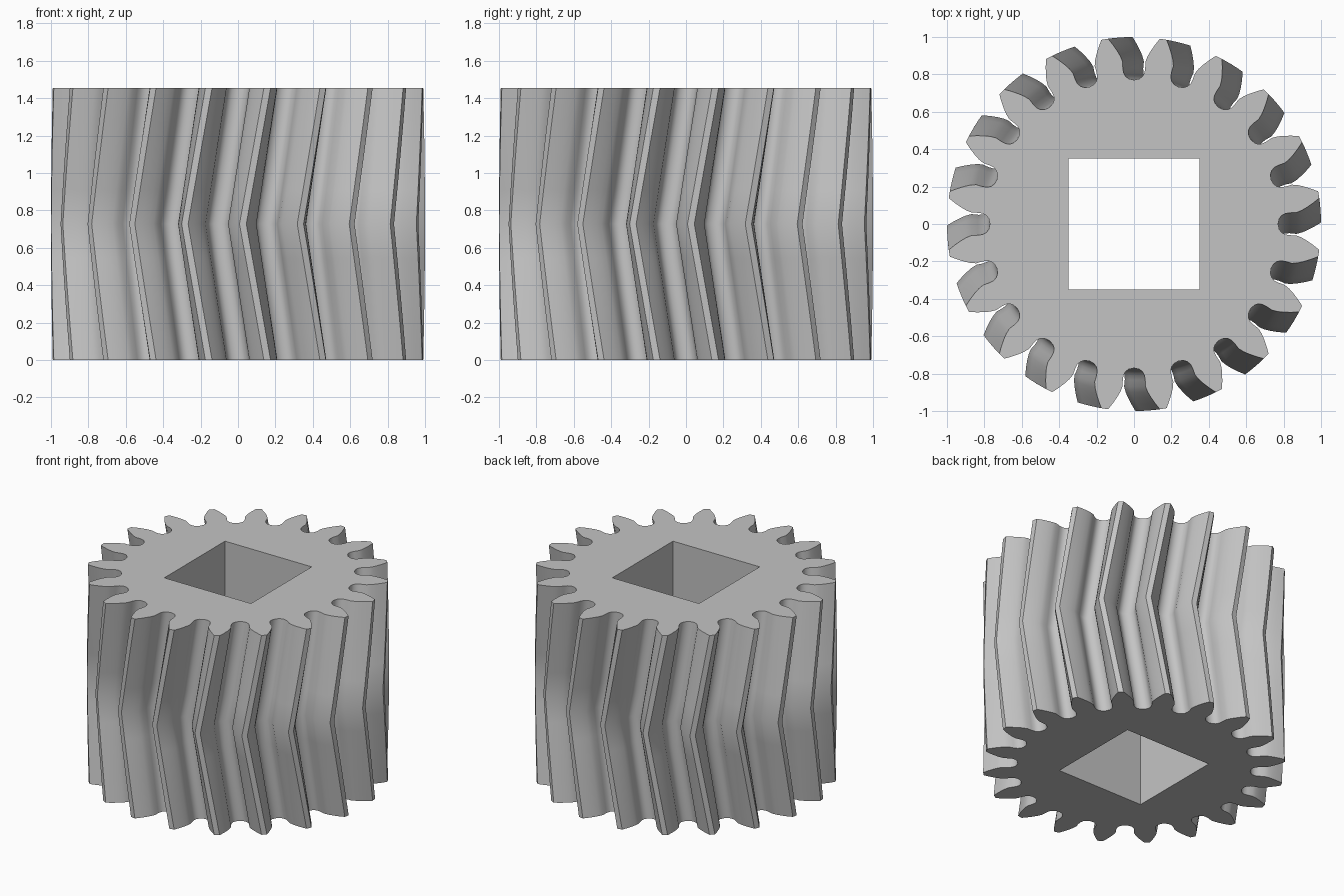
import bpy, bmesh
from math import cos, sin, radians, pi

cube = bpy.data.objects.get("Cube")
if cube:
    bpy.data.objects.remove(cube, do_unlink=True)

TEETH = 20
HEIGHT = 1.455
TWIST = radians(-7.5)      # rotation of the middle against both ends
HOLE = 0.35                # half side of the square bore
LAYERS = 8                 # even, so that one ring lies on the chevron bend

# Half of one tooth gap: (radius, half width), root to tip
GAP = [(0.77, 0), (0.777, 0.028), (0.79, 0.045), (0.81, 0.056), (0.835, 0.06),
       (0.87, 0.061), (0.90, 0.073), (0.93, 0.09), (0.965, 0.113), (1.0, 0.139)]


def gear_outline():
    """Polar points of the whole toothed outline, counter-clockwise."""
    right = [(r, -w / r) for r, w in reversed(GAP)]
    left = [(r, w / r) for r, w in GAP[1:]]
    return [(r, a + 2 * pi * t / TEETH) for t in range(TEETH) for r, a in right + left]


def make_material(name, value):
    mat = bpy.data.materials.new(name)
    mat.use_nodes = True
    colour = (value, value, value, 1)
    mat.diffuse_color = colour
    mat.node_tree.nodes["Principled BSDF"].inputs["Base Color"].default_value = colour
    return mat


def make_wall(bm, rings):
    """Join neighbouring closed rings with quads."""
    for low, high in zip(rings, rings[1:]):
        n = len(low)
        for i in range(n):
            j = (i + 1) % n
            bm.faces.new((low[i], low[j], high[j], high[i]))


bm = bmesh.new()

# Toothed wall, twisted one way and then back
outline = gear_outline()
teeth = []
for k in range(LAYERS + 1):
    t = k / LAYERS
    turn = TWIST * (1 - abs(2 * t - 1))
    teeth.append([bm.verts.new((r * cos(a + turn), r * sin(a + turn), t * HEIGHT))
                  for r, a in outline])
make_wall(bm, teeth)

# Square bore, wound the other way to face inwards
corners = [(-1, -1), (-1, 1), (1, 1), (1, -1)]
bore = [[bm.verts.new((x * HOLE, y * HOLE, z)) for x, y in corners] for z in (0, HEIGHT)]
make_wall(bm, bore)

# End faces between the teeth and the bore
for outer, inner in ((teeth[0], bore[0]), (teeth[-1], bore[1])):
    edges = [bm.edges.get((ring[i - 1], ring[i]))
             for ring in (outer, inner) for i in range(len(ring))]
    bmesh.ops.triangle_fill(bm, use_beauty=True, use_dissolve=False, edges=edges)
bmesh.ops.recalc_face_normals(bm, faces=bm.faces[:])

mesh = bpy.data.meshes.new("herringbone_gear")
bm.to_mesh(mesh)
bm.free()
mesh.materials.append(make_material("light grey", 0.55))
gear = bpy.data.objects.new("herringbone_gear", mesh)
bpy.context.collection.objects.link(gear)

# Smooth flanks, sharp tooth tips and rims
bpy.ops.object.select_all(action="DESELECT")
gear.select_set(True)
bpy.context.view_layer.objects.active = gear
bpy.ops.object.shade_smooth_by_angle(angle=radians(30))
